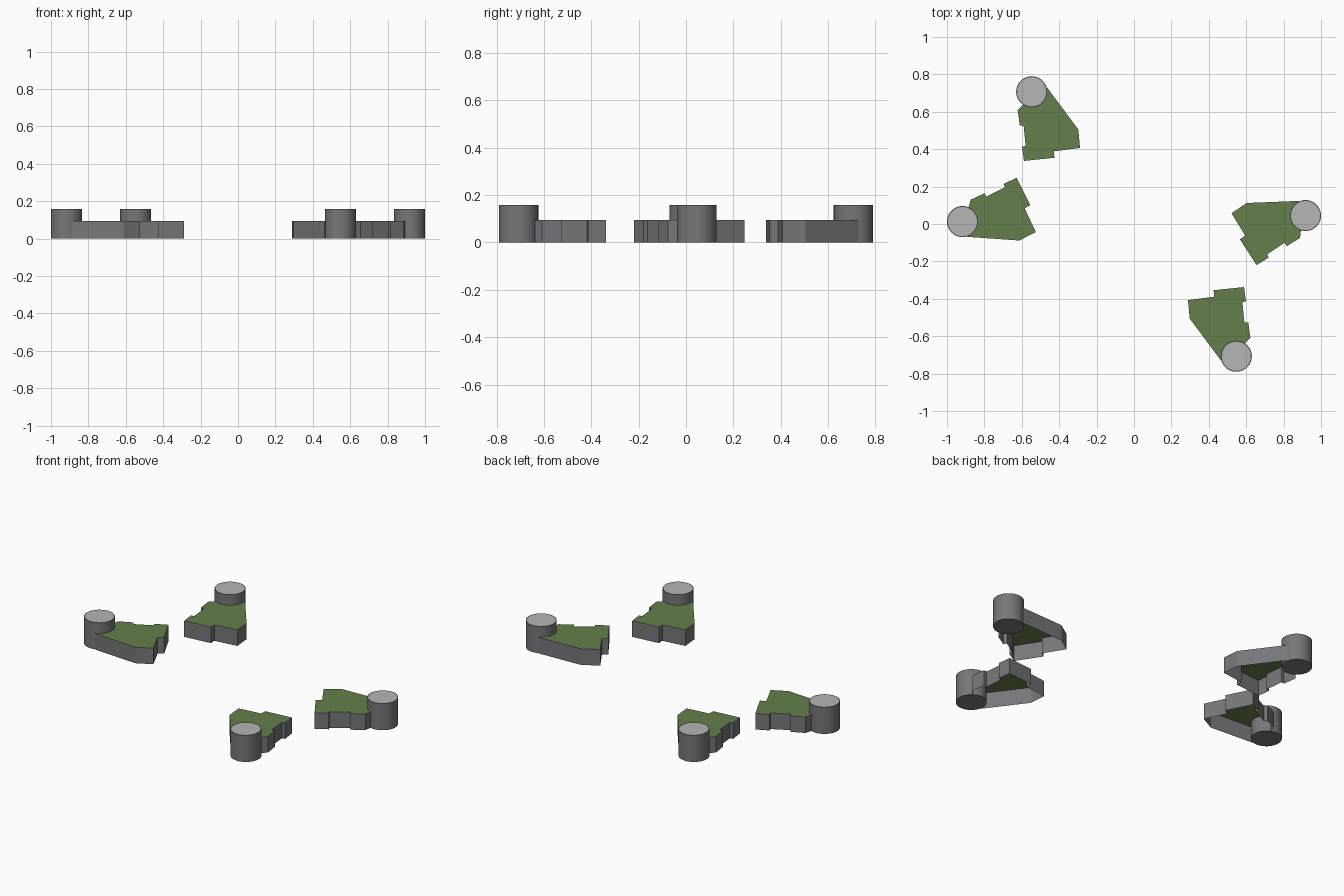
import bpy, bmesh, math

if "Cube" in bpy.data.objects:
    bpy.data.objects.remove(bpy.data.objects["Cube"])

BODY_H, TOWER_H, TOWER_R = 0.095, 0.158, 0.083


def material(name, rgb):
    lin = [((c / 255 + 0.055) / 1.055) ** 2.4 for c in rgb]
    m = bpy.data.materials.new(name)
    m.diffuse_color = (*lin, 1)
    m.use_nodes = True
    m.node_tree.nodes["Principled BSDF"].inputs["Base Color"].default_value = m.diffuse_color
    return m


WALL = material("wall_grey", (118, 119, 122))
GREEN = material("roof_green", (102, 127, 76))
CAP = material("cap_light_grey", (182, 182, 182))

# Stepped outline around the tower centre: (radius, angle in degrees)
OUTLINE = [(0.086, -72), (0.321, -18.4), (0.396, -8.1), (0.340, 11.9),
           (0.373, 13.7), (0.372, 39), (0.298, 42.5), (0.291, 39),
           (0.184, 46.2), (0.192, 52), (0.124, 69.8), (0.065, 64)]


def finish(bm, name, mats):
    me = bpy.data.meshes.new(name)
    bm.to_mesh(me)
    bm.free()
    for m in mats:
        me.materials.append(m)
    ob = bpy.data.objects.new(name, me)
    bpy.context.collection.objects.link(ob)
    return ob


# Wing: green roof over grey walls, open underneath
def wing(name, cx, cy, turn, flip):
    pts = []
    for r, a in OUTLINE:
        t = math.radians(turn + (-a if flip else a))
        pts.append((cx + r * math.cos(t), cy + r * math.sin(t)))
    if flip:
        pts.reverse()
    bm = bmesh.new()
    low = [bm.verts.new((x, y, 0)) for x, y in pts]
    top = [bm.verts.new((x, y, BODY_H)) for x, y in pts]
    bm.faces.new(top).material_index = 1
    n = len(pts)
    for i in range(n):
        j = (i + 1) % n
        bm.faces.new((low[i], low[j], top[j], top[i]))
    finish(bm, name, [WALL, GREEN])


# Tower: smooth round drum with a light cap inside a thin grey rim
def tower(name, cx, cy):
    bm = bmesh.new()
    bmesh.ops.create_cone(bm, cap_ends=True, segments=48, radius1=TOWER_R,
                          radius2=TOWER_R, depth=TOWER_H)
    bmesh.ops.translate(bm, verts=bm.verts, vec=(cx, cy, TOWER_H / 2))
    cap = [f for f in bm.faces if f.normal.z > 0.9]
    bmesh.ops.inset_region(bm, faces=cap, thickness=0.006)
    for f in cap:
        f.material_index = 1
    for f in bm.faces:
        f.smooth = abs(f.normal.z) < 0.5
    ob = finish(bm, name, [WALL, CAP])
    bpy.ops.object.select_all(action='DESELECT')
    ob.select_set(True)
    bpy.context.view_layer.objects.active = ob
    bpy.ops.object.shade_smooth_by_angle(angle=math.radians(35))


# Four buildings: name, tower centre, turn, mirrored
for name, cx, cy, turn, flip in [
        ("left", -0.917, 0.013, 0, False),
        ("right", 0.917, 0.045, -173.7, False),
        ("back", -0.547, 0.707, -57.4, True),
        ("front", 0.547, -0.707, 122.6, True)]:
    wing(name + "_wing", cx, cy, turn, flip)
    tower(name + "_tower", cx, cy)
